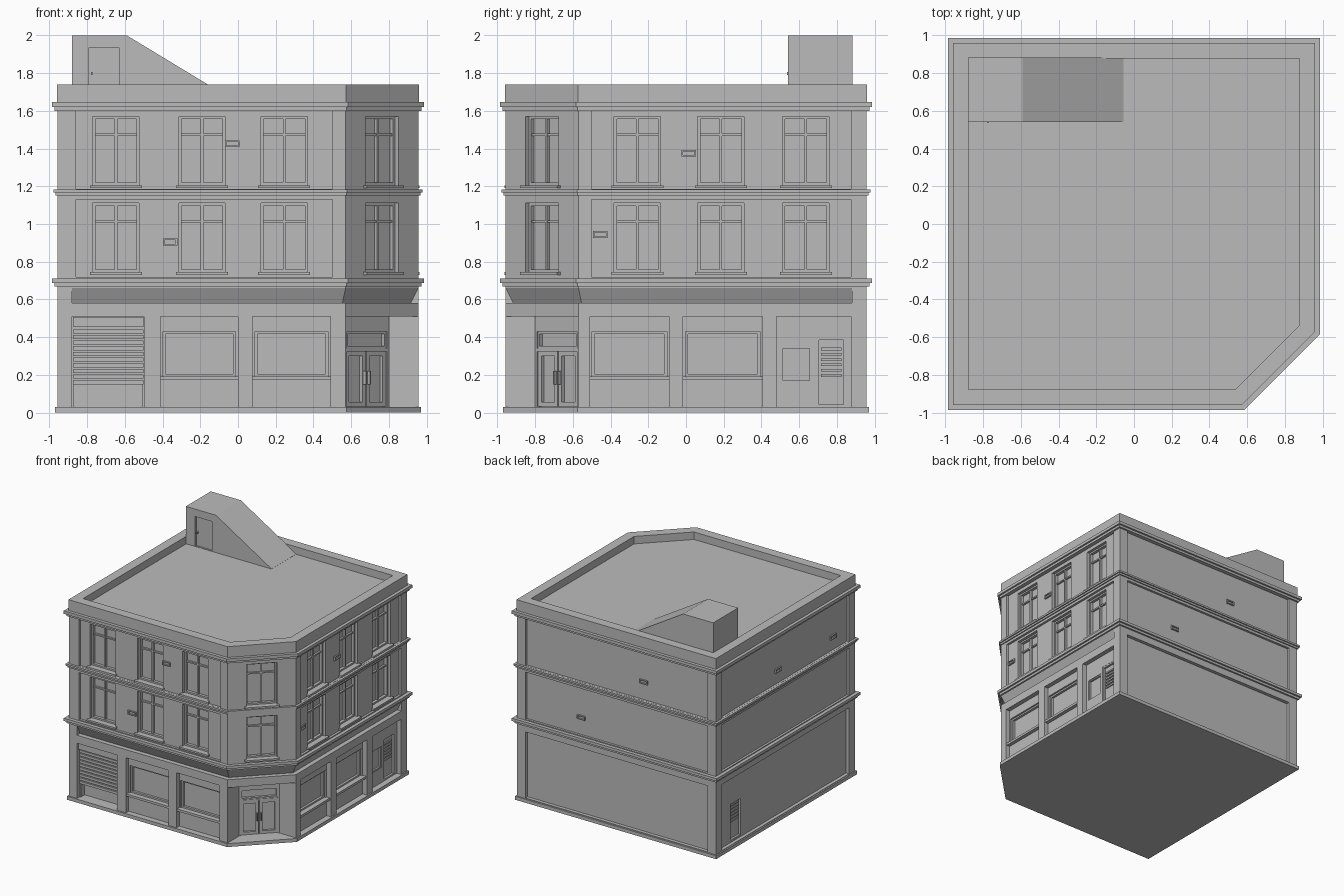
import bpy
import bmesh
from mathutils import Vector

if "Cube" in bpy.data.objects:
    bpy.data.objects.remove(bpy.data.objects["Cube"], do_unlink=True)

grey = bpy.data.materials.new("plain grey")
grey.use_nodes = True
grey.diffuse_color = (0.5, 0.5, 0.5, 1)
grey.node_tree.nodes["Principled BSDF"].inputs["Base Color"].default_value = (0.5, 0.5, 0.5, 1)

HALF, CUT = 0.957, 0.57   # wall half width, start of the cut corner
S = 0.5 ** 0.5

# Each wall: origin, sideways direction, outward direction
WALLS = {
    "front": ((0, -HALF), (1, 0), (0, -1)),
    "right": ((HALF, 0), (0, 1), (1, 0)),
    "back": ((0, HALF), (1, 0), (0, 1)),
    "left": ((-HALF, 0), (0, 1), (-1, 0)),
    "corner": (((HALF + CUT) / 2, -(HALF + CUT) / 2), (S, S), (S, -S)),
    "entry": ((0.685, -0.685), (S, S), (S, -S)),
}


def finish(bm, name):
    bmesh.ops.recalc_face_normals(bm, faces=bm.faces)
    mesh = bpy.data.meshes.new(name)
    bm.to_mesh(mesh)
    bm.free()
    mesh.materials.append(grey)
    obj = bpy.data.objects.new(name, mesh)
    bpy.context.collection.objects.link(obj)
    return obj


def loft(bm, lower, upper):
    """Closed solid between two matching loops of points."""
    a = [bm.verts.new(p) for p in lower]
    b = [bm.verts.new(p) for p in upper]
    bm.faces.new(a)
    bm.faces.new(b)
    for i in range(len(a)):
        j = (i + 1) % len(a)
        bm.faces.new((a[i], a[j], b[j], b[i]))


def slab(bm, points, z0, z1):
    loft(bm, [(x, y, z0) for x, y in points], [(x, y, z1) for x, y in points])


def outline(d=0.0):
    """Footprint with one cut corner, grown outward by d."""
    h, c = HALF + d, CUT + 0.414 * d
    return [(-h, -h), (c, -h), (h, -c), (h, h), (-h, h)]


def block(bm, wall, u0, u1, z0, z1, d0, d1):
    """Box on a wall: sideways range, height range, outward range."""
    o, u, n = (Vector(v) for v in WALLS[wall])
    slab(bm, [o + u * a + n * d for a, d in ((u0, d0), (u1, d0), (u1, d1), (u0, d1))], z0, z1)


def frame(bm, wall, u0, u1, z0, z1, d0, d1, w=0.014):
    block(bm, wall, u0, u0 + w, z0, z1, d0, d1)
    block(bm, wall, u1 - w, u1, z0, z1, d0, d1)
    block(bm, wall, u0 + w, u1 - w, z0, z0 + w, d0, d1)
    block(bm, wall, u0 + w, u1 - w, z1 - w, z1, d0, d1)


def carve(obj, bm):
    cutter = finish(bm, "cutter")
    cutter.hide_render = True
    mod = obj.modifiers.new("cut", "BOOLEAN")
    mod.operation, mod.solver, mod.object = "DIFFERENCE", "EXACT", cutter
    graph = bpy.context.evaluated_depsgraph_get()
    mesh = bpy.data.meshes.new_from_object(obj.evaluated_get(graph))
    obj.modifiers.clear()
    obj.data = mesh
    bpy.data.objects.remove(cutter, do_unlink=True)


# Main body
bm = bmesh.new()
slab(bm, outline(), 0.0, 1.65)
body = finish(bm, "building_body")

STOREYS = ((0.72, 1.13), (1.185, 1.6))
WINDOW_Z = ((0.745, 1.11), (1.205, 1.57))
BAYS = {"front": ((-0.88, -0.497), (-0.41, 0.0), (0.077, 0.49)),
        "right": ((-0.51, -0.09), (-0.015, 0.405), (0.48, 0.875))}
SHOPS = [("front", b) for b in BAYS["front"][1:]] + [("right", b) for b in BAYS["right"][:2]]

# Shallow wall panels and ground floor bays
bm = bmesh.new()
for wall, u0, u1 in (("front", -0.86, 0.5), ("right", -0.5, 0.875),
                     ("back", -0.875, 0.875), ("left", -0.875, 0.875)):
    for z0, z1 in STOREYS:
        block(bm, wall, u0, u1, z0, z1, -0.02, 0.1)
for wall in ("back", "left"):
    block(bm, wall, -0.875, 0.875, 0.035, 0.61, -0.03, 0.1)
for wall, bays in BAYS.items():
    for u0, u1 in bays:
        block(bm, wall, u0, u1, 0.03, 0.51, -0.04, 0.1)
carve(body, bm)

# Recessed corner entrance
bm = bmesh.new()
slab(bm, [(CUT, -1.2), (CUT, -0.8), (0.8, -CUT), (1.2, -CUT), (1.2, -1.2)], 0.03, 0.51)
carve(body, bm)

# Sloping sign band wrapping the cut corner
bm = bmesh.new()
rings = []
for i, (d, z) in enumerate(((-0.04, 0.58), (0.02, 0.7), (0.02, 0.58))):
    p = outline(d)
    path = [(-0.88, p[0][1]), p[1], p[2], (p[2][0], 0.88)]
    rings.append([bm.verts.new((x, y, z)) for x, y in path])
for a, b in zip(rings, rings[1:] + rings[:1]):
    for k in range(3):
        bm.faces.new((a[k], a[k + 1], b[k + 1], b[k]))
for k in (0, 3):
    bm.faces.new([r[k] for r in rings])
carve(body, bm)

# Window and door openings, with their trim collected alongside
cuts, trim, sills = bmesh.new(), bmesh.new(), bmesh.new()
W = 0.123
for wall, centres, face in (("front", (-0.647, -0.191, 0.245), -0.02),
                            ("right", (-0.258, 0.185, 0.635), -0.02),
                            ("corner", (0.0,), 0.0)):
    for c in centres:
        for z0, z1 in WINDOW_Z:
            block(cuts, wall, c - W, c + W, z0, z1, face - 0.05, 0.1)
            frame(trim, wall, c - W, c + W, z0, z1, face - 0.055, face - 0.025)
            block(trim, wall, c - 0.007, c + 0.007, z0, z1, face - 0.055, face - 0.032)
            rail = z0 + 0.72 * (z1 - z0)
            block(trim, wall, c - W, c + W, rail, rail + 0.012, face - 0.055, face - 0.034)
            block(sills, wall, c - W - 0.015, c + W + 0.015, z0 - 0.015, z0, face - 0.01, face + 0.025)
for wall, (u0, u1) in SHOPS:
    block(cuts, wall, u0 + 0.012, u1 - 0.012, 0.19, 0.43, -0.075, 0.1)
    frame(trim, wall, u0 + 0.012, u1 - 0.012, 0.19, 0.43, -0.08, -0.055)
    block(sills, wall, u0, u1, 0.172, 0.192, -0.05, -0.008)
block(cuts, "front", -0.87, -0.507, 0.03, 0.15, -0.09, 0.1)        # under the shutter
block(cuts, "right", 0.505, 0.665, 0.16, 0.35, -0.06, 0.1)         # small side window
block(cuts, "right", 0.69, 0.85, 0.03, 0.4, -0.06, 0.1)            # side door
block(cuts, "left", 0.56, 0.72, 0.04, 0.38, -0.05, 0.1)            # service door
block(cuts, "entry", -0.15, 0.15, 0.03, 0.43, -0.03, 0.05)         # main doors
carve(body, cuts)
frame(trim, "right", 0.505, 0.665, 0.16, 0.35, -0.065, -0.045, 0.01)
finish(trim, "window_frames")
finish(sills, "window_sills")

# Roller shutter
bm = bmesh.new()
block(bm, "front", -0.875, -0.502, 0.455, 0.508, -0.05, -0.012)
for i in range(10):
    z = 0.15 + i * 0.03
    block(bm, "front", -0.875, -0.502, z, z + 0.022, -0.05, -0.028)
finish(bm, "roller_shutter")

# Main double doors with transom and handles
bm = bmesh.new()
block(bm, "entry", -0.15, 0.15, 0.325, 0.34, -0.035, -0.003)
frame(bm, "entry", -0.15, 0.15, 0.34, 0.43, -0.035, -0.008, 0.012)
for s in (-1, 1):
    lo, hi = sorted((s * 0.003, s * 0.15))
    frame(bm, "entry", lo, hi, 0.032, 0.325, -0.035, -0.01, 0.024)
    lo, hi = sorted((s * 0.012, s * 0.02))
    block(bm, "entry", lo, hi, 0.15, 0.22, -0.012, 0.01)
finish(bm, "main_doors")

# Slatted side and service doors
bm = bmesh.new()
for wall, u0, u1, z0, z1, d in (("right", 0.69, 0.85, 0.03, 0.4, -0.06),
                                ("left", 0.56, 0.72, 0.04, 0.38, -0.05)):
    frame(bm, wall, u0, u1, z0, z1, d - 0.005, d + 0.018)
    for i in range(6):
        z = z0 + 0.16 + i * 0.028
        block(bm, wall, u0 + 0.025, u1 - 0.025, z, z + 0.014, d - 0.005, d + 0.01)
finish(bm, "slatted_doors")

# Plinth and stepped cornices
bm = bmesh.new()
for z0, z1, d in ((0.0, 0.03, 0.012), (0.668, 0.688, 0.015), (0.688, 0.712, 0.03),
                  (1.152, 1.168, 0.01), (1.168, 1.184, 0.02),
                  (1.6, 1.62, 0.015), (1.62, 1.646, 0.03)):
    slab(bm, outline(d), z0, z1)
finish(bm, "plinth_and_cornices")

# Parapet around the sunken roof
bm = bmesh.new()
slab(bm, outline(0.003), 1.64, 1.74)
parapet = finish(bm, "parapet_and_roof")
bm = bmesh.new()
slab(bm, outline(-0.08), 1.675, 1.9)
carve(parapet, bm)

# Sloping roof stair housing and its door
bm = bmesh.new()
side = ((-0.88, 1.66), (-0.88, 2.0), (-0.59, 2.0), (-0.055, 1.676), (-0.055, 1.66))
loft(bm, [(x, 0.54, z) for x, z in side], [(x, 0.882, z) for x, z in side])
stair = finish(bm, "stair_housing")
bm = bmesh.new()
slab(bm, [(-0.79, 0.5), (-0.63, 0.5), (-0.63, 0.555), (-0.79, 0.555)], 1.678, 1.935)
carve(stair, bm)
bm = bmesh.new()
slab(bm, [(-0.78, 0.535), (-0.77, 0.535), (-0.77, 0.56), (-0.78, 0.56)], 1.79, 1.805)
finish(bm, "stair_door_handle")

# Small wall vents
bm = bmesh.new()
for wall, u, z in (("front", -0.03, 1.425), ("front", -0.36, 0.905), ("right", 0.015, 1.375),
                   ("right", -0.455, 0.945), ("back", -0.25, 1.34), ("back", 0.35, 0.87),
                   ("left", 0.08, 1.3), ("left", -0.68, 1.3)):
    frame(bm, wall, u - 0.038, u + 0.038, z - 0.018, z + 0.018, -0.03, -0.008, 0.008)
finish(bm, "wall_vents")
